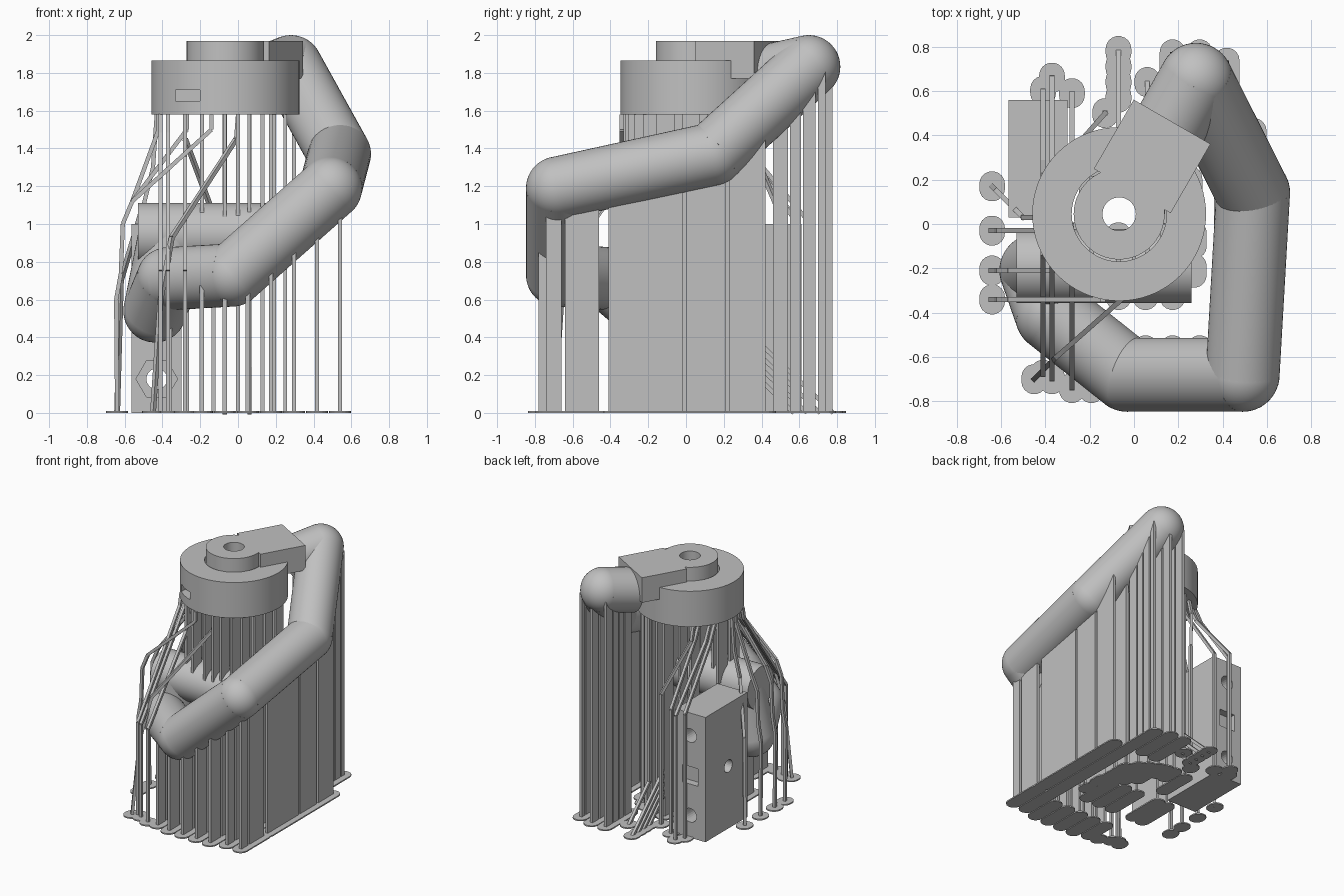
import bpy, bmesh, math
from mathutils import Vector, Matrix

cube = bpy.data.objects.get("Cube")
if cube:
    bpy.data.objects.remove(cube, do_unlink=True)

grey = bpy.data.materials.new("plain grey")
grey.use_nodes = True
grey.diffuse_color = (0.53, 0.53, 0.53, 1)
grey.node_tree.nodes["Principled BSDF"].inputs["Base Color"].default_value = grey.diffuse_color


def smooth(ob):
    bpy.ops.object.select_all(action='DESELECT')
    ob.select_set(True)
    bpy.context.view_layer.objects.active = ob
    bpy.ops.object.shade_smooth_by_angle(angle=math.radians(35))


def finish(bm, name):
    bmesh.ops.recalc_face_normals(bm, faces=bm.faces)
    mesh = bpy.data.meshes.new(name)
    bm.to_mesh(mesh)
    bm.free()
    ob = bpy.data.objects.new(name, mesh)
    bpy.context.collection.objects.link(ob)
    mesh.materials.append(grey)
    return ob


def add_rod(bm, a, b, r, sides=48):
    # half a side of twist keeps square rods flat side up
    a, b = Vector(a), Vector(b)
    rot = (b - a).to_track_quat('Z', 'Y').to_matrix().to_4x4()
    bmesh.ops.create_cone(bm, cap_ends=True, segments=sides, radius1=r, radius2=r,
                          depth=(b - a).length, matrix=Matrix.Translation((a + b) / 2) @ rot
                          @ Matrix.Rotation(math.pi / sides, 4, 'Z'))


def add_box(bm, lo, hi, turn=0):
    lo, hi = Vector(lo), Vector(hi)
    size = Matrix.Diagonal((*(hi - lo), 1))
    bmesh.ops.create_cube(bm, size=1, matrix=Matrix.Translation((lo + hi) / 2)
                          @ Matrix.Rotation(turn, 4, 'Z') @ size)


def cut(ob, bm, name):
    tool = finish(bm, name)
    tool.hide_render = True
    mod = ob.modifiers.new(name, 'BOOLEAN')
    mod.operation = 'DIFFERENCE'
    mod.object = tool
    mod.solver = 'EXACT'
    dg = bpy.context.evaluated_depsgraph_get()
    mesh = bpy.data.meshes.new_from_object(ob.evaluated_get(dg))
    ob.modifiers.clear()
    ob.data = mesh
    bpy.data.objects.remove(tool, do_unlink=True)


# bent pipe: cylinders with ball elbows
R = 0.167
path = [Vector(p) for p in ((0.16, 0.437, 1.785), (0.28, 0.65, 1.833), (0.537, 0.14, 1.37),
        (0.49, -0.68, 1.19), (-0.03, -0.68, 0.73), (-0.37, -0.41, 0.71),
        (-0.44, -0.21, 0.54), (-0.36, -0.19, 0.945))]
for i, (a, b) in enumerate(zip(path, path[1:])):
    bm = bmesh.new()
    add_rod(bm, a, b, R)
    smooth(finish(bm, f"pipe_section_{i + 1}"))
    if i > 0:
        bm = bmesh.new()
        bmesh.ops.create_uvsphere(bm, u_segments=48, v_segments=24, radius=R,
                                  matrix=Matrix.Translation(a))
        smooth(finish(bm, f"pipe_elbow_{i}"))
bm = bmesh.new()
add_rod(bm, (-0.53, -0.19, 0.945), (0.26, -0.19, 0.945), R)
smooth(finish(bm, "cross_pipe"))

# round collar around a taller hub with a bore
CX, CY = -0.067, 0.045


def ring(name, r0, r1, z0, z1):
    bm = bmesh.new()
    vs = [bm.verts.new((CX + r, CY, z)) for r, z in ((r0, z0), (r1, z0), (r1, z1), (r0, z1))]
    es = [bm.edges.new((vs[i], vs[i - 1])) for i in range(4)]
    bmesh.ops.spin(bm, geom=vs + es, cent=(CX, CY, 0), axis=(0, 0, 1),
                   angle=math.tau, steps=72, use_merge=True)
    bmesh.ops.remove_doubles(bm, verts=bm.verts, dist=0.0005)
    return finish(bm, name)


collar = ring("collar", 0.214, 0.392, 1.58, 1.865)
smooth(ring("hub", 0.075, 0.205, 1.58, 1.97))
bm = bmesh.new()
add_box(bm, (-0.33, -0.5, 1.65), (-0.2, -0.2, 1.71))
cut(collar, bm, "collar_slot")
smooth(collar)

# outlet box joining hub and pipe
bm = bmesh.new()
add_box(bm, (-0.118, 0.125, 1.77), (0.282, 0.485, 1.97), math.radians(-30))
finish(bm, "outlet_box")

# mounting block with bolt holes
bm = bmesh.new()
add_box(bm, (-0.565, 0.03, 0), (-0.3, 0.56, 1.0))
block = finish(bm, "mounting_block")
bm = bmesh.new()
for z in (0.18, 0.82):
    add_rod(bm, (-0.43, -0.1, z), (-0.43, 0.7, z), 0.055, 24)
cut(block, bm, "bolt_holes")
bm = bmesh.new()
for z in (0.18, 0.82):
    add_rod(bm, (-0.43, -0.1, z), (-0.43, 0.1, z), 0.11, 6)
cut(block, bm, "nut_pockets")
bm = bmesh.new()
add_rod(bm, (-0.7, 0.27, 0.5), (-0.45, 0.27, 0.5), 0.05, 24)
add_box(bm, (-0.5, 0.5, 0.43), (-0.36, 0.7, 0.57))
cut(block, bm, "side_hole")

# ---- support walls, pillars and struts ----
samples = [a.lerp(b, t / 60) for a, b in zip(path, path[1:]) for t in range(61)]
samples += [Vector((-0.53 + 0.01 * t, -0.19, 0.945)) for t in range(79)]


def underside(x, y):
    hits = [p.z - math.sqrt(R * R - d) for p in samples
            if (d := (p.x - x) ** 2 + (p.y - y) ** 2) < R * R]
    return min(hits, default=None)


def extrude(name, points, vec):
    bm = bmesh.new()
    face = bm.faces.new([bm.verts.new(p) for p in points])
    out = bmesh.ops.extrude_face_region(bm, geom=[face])
    moved = [v for v in out["geom"] if isinstance(v, bmesh.types.BMVert)]
    bmesh.ops.translate(bm, verts=moved, vec=vec)
    return finish(bm, name)


def pad(x, y0, y1, r=0.058):
    # flat rounded foot
    arc = [(math.pi * k / 9, y1) for k in range(10)] + [(math.pi * (1 + k / 9), y0) for k in range(10)]
    extrude("support_foot", [(x + r * math.cos(a), y + r * math.sin(a), 0) for a, y in arc], (0, 0, 0.01))


def wall(x, y0, y1, w=0.022):
    # thin wall whose top follows the pipe above
    ys = [y0 + (y1 - y0) * k / 8 for k in range(9)]
    tops = [(y, z + 0.01) for y in ys if (z := underside(x, y)) is not None]
    if len(tops) > 1:
        outline = [(tops[0][0], 0)] + tops + [(tops[-1][0], 0)]
        extrude("support_wall", [(x - w / 2, y, z) for y, z in outline], (w, 0, 0))
        pad(x, tops[0][0], tops[-1][0])


def strut(points, w=0.011):
    bm = bmesh.new()
    for a, b in zip(points, points[1:]):
        add_rod(bm, a, b, w * math.sqrt(2), 4)
    finish(bm, "support_strut")
    pad(points[0][0], points[0][1] - 0.01, points[0][1] + 0.01)


# walls stand on an even grid across the model
grid = [-0.07 + 0.122 * k for k in range(-1, 6)]
# under the long side of the pipe
for x in grid[-2:]:
    for y0, y1 in ((-0.74, -0.66), (-0.64, -0.46), (-0.41, -0.015), (0.0, 0.21), (0.23, 0.42)):
        wall(x, y0, y1)
# under the rising back of the pipe
for x in grid[-4:-1]:
    for y0, y1 in ((0.46, 0.54), (0.55, 0.61), (0.62, 0.685), (0.7, 0.775)):
        wall(x, y0, y1)
# under the front run and the cross pipe
for x in grid[:5]:
    wall(x, -0.78, -0.66)
    wall(x, -0.64, -0.56)
for x in [-0.36, -0.27] + grid[1:4]:
    wall(x, -0.33, -0.05)

# pillars under the collar; those above the cross pipe rest on it
for x in (-0.28, -0.19, -0.07, 0.0, 0.06, 0.13, 0.19, 0.25):
    half = math.sqrt(0.375 ** 2 - (x - CX) ** 2)
    n = max(2, round(half / 0.075))
    step = 2 * half / n
    bm = bmesh.new()
    for k in range(n):
        y0 = CY - half + step * k
        y1 = y0 + step - 0.04
        mid = (y0 + y1) / 2
        if math.hypot(x - CX, mid - CY) < 0.15 or (x < -0.25 and mid > 0):
            continue
        on_pipe = -0.34 < mid < -0.04
        add_box(bm, (x - 0.01, y0, 0.98 if on_pipe else 0), (x + 0.01, y1, 1.58))
        if not on_pipe:
            pad(x, y0, y1)
    finish(bm, "collar_pillars")

# struts leaning from the left side
for y, x_top in ((-0.03, -0.42), (-0.21, -0.27), (-0.34, -0.14)):
    strut([(-0.64, y, 0), (-0.645, y, 0.6), (-0.62, y, 0.74), (-0.61, y, 1.0),
           (-0.56, y, 1.12), (x_top, y, 1.5), (x_top, y, 1.58)])
strut([(-0.64, 0.17, 0), (-0.62, 0.15, 0.7), (-0.5, 0.03, 1.1), (-0.45, 0.03, 1.3), (-0.43, 0.03, 1.58)])
# struts leaning from the front, passing over the pipe
strut([(-0.45, -0.7, 0), (-0.41, -0.66, 0.6), (-0.35, -0.6, 0.93), (-0.01, -0.3, 1.45), (0, -0.3, 1.58)])
for x, y in ((-0.41, -0.68), (-0.37, -0.7), (-0.28, -0.74)):
    strut([(x, y, 0), (x, y, 0.75), (x, -0.15, 1.48), (x, -0.13, 1.58)])
# struts leaning from the back
for x, y in ((-0.41, 0.6), (-0.37, 0.66), (-0.28, 0.59)):
    strut([(x, y, 0), (x, y, 1.0), (x, 0.28, 1.45), (x, 0.22, 1.58)])
strut([(-0.13, 0.5, 0), (-0.13, 0.5, 1.05), (-0.28, 0.33, 1.45), (-0.28, 0.3, 1.58)])
# low braces behind, feeding the back pillars
for x, y in ((-0.07, 0.78), (-0.07, 0.71), (-0.07, 0.64), (-0.07, 0.57), (0.06, 0.64)):
    strut([(x, y, 0), (x, 0.38, 0.9 * (y - 0.36)), (x, 0.38, 1.58)])
# small feet at the right
for x, y0, y1 in ((0.27, -0.23, -0.19), (0.27, -0.1, -0.04)):
    pad(x, y0, y1)
